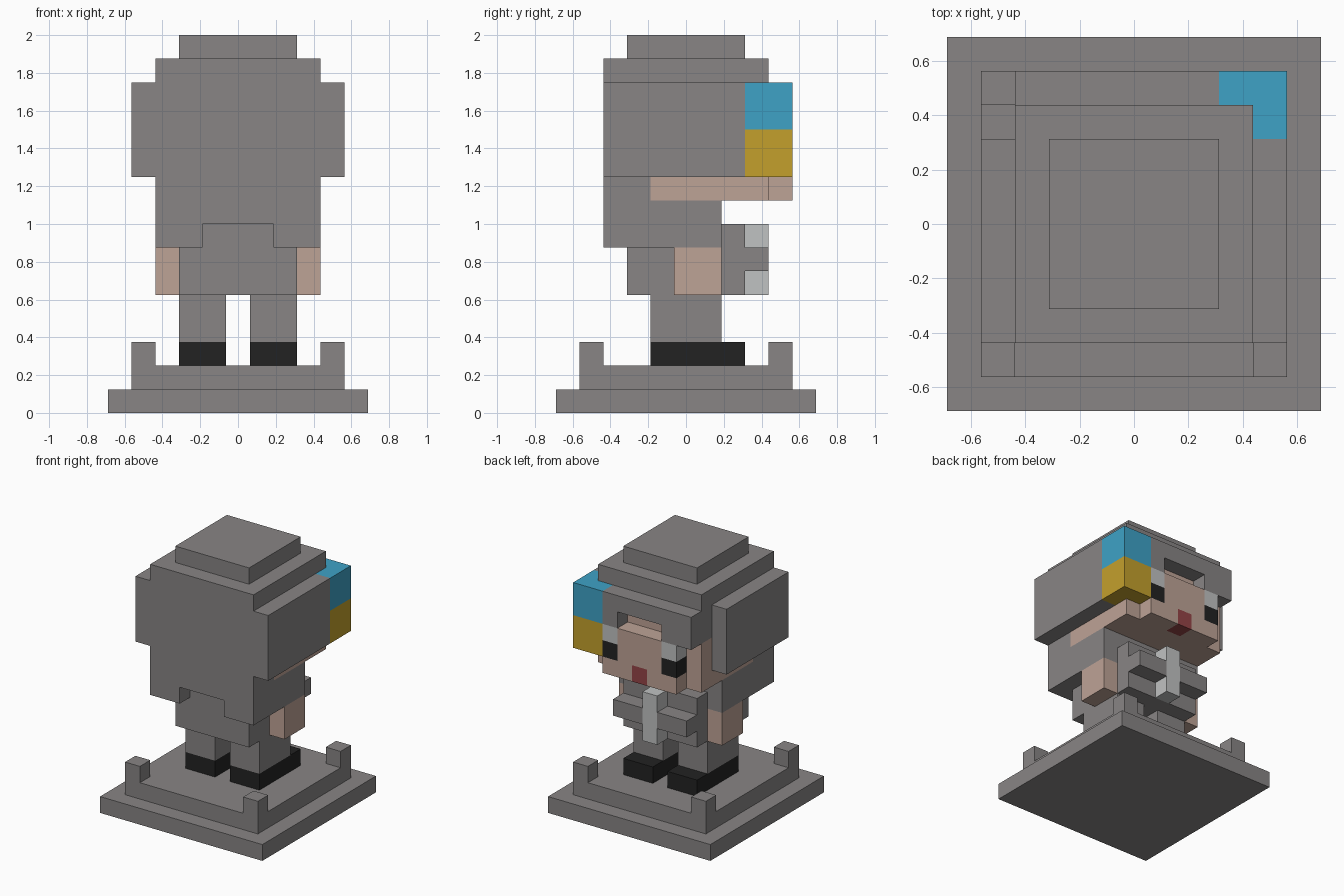
import bpy
import bmesh
from mathutils import Vector

UNIT = 0.125  # edge length of one block

cube = bpy.data.objects.get("Cube")
if cube:
    bpy.data.objects.remove(cube, do_unlink=True)


def to_linear(value):
    value /= 255
    return value / 12.92 if value <= 0.04045 else ((value + 0.055) / 1.055) ** 2.4


def make_material(name, red, green, blue):
    colour = (to_linear(red), to_linear(green), to_linear(blue), 1)
    material = bpy.data.materials.new(name)
    material.use_nodes = True
    material.diffuse_color = colour
    shader = material.node_tree.nodes["Principled BSDF"]
    shader.inputs["Base Color"].default_value = colour
    shader.inputs["Roughness"].default_value = 0.8
    return material


stone = make_material("stone grey", 136, 133, 133)
skin = make_material("skin", 190, 163, 150)
black = make_material("soft black", 34, 34, 34)
pale = make_material("pale grey", 192, 194, 194)
blue = make_material("hair clip blue", 62, 162, 198)
gold = make_material("hair clip gold", 196, 160, 44)
red = make_material("mouth red", 148, 68, 70)


def add_box(mesh, x, y, z):
    """Add a box from (low, high) spans measured in blocks."""
    spans = (x, y, z)
    size = Vector([high - low for low, high in spans]) * UNIT
    centre = Vector([(low + high) / 2 for low, high in spans]) * UNIT
    verts = bmesh.ops.create_cube(mesh, size=1)["verts"]
    bmesh.ops.scale(mesh, vec=size, verts=verts)
    bmesh.ops.translate(mesh, vec=centre, verts=verts)


def part(name, material, *boxes, mirror=False):
    """Build one object from boxes, optionally repeated across x = 0."""
    mesh = bmesh.new()
    for x, y, z in boxes:
        add_box(mesh, x, y, z)
        if mirror:
            add_box(mesh, (-x[1], -x[0]), y, z)
    data = bpy.data.meshes.new(name)
    mesh.to_mesh(data)
    mesh.free()
    data.materials.append(material)
    obj = bpy.data.objects.new(name, data)
    bpy.context.collection.objects.link(obj)
    return obj


def wide(half):
    return (-half, half)


# Stepped plinth with a post on each corner
part("plinth_base", stone, (wide(5.5), wide(5.5), (0, 1)))
part("plinth_step", stone, (wide(4.5), wide(4.5), (1, 2)))
for side, span in (("front", (-4.5, -3.5)), ("back", (3.5, 4.5))):
    part(side + "_corner_posts", stone, ((3.5, 4.5), span, (2, 3)), mirror=True)

# Legs and shoes
part("shoes", black, ((0.5, 2.5), (-1.5, 2.5), (2, 3)), mirror=True)
part("legs", stone, ((0.5, 2.5), wide(1.5), (3, 5)), mirror=True)

# Body, hands and the crossed bar held at the chest
part("torso", stone, (wide(2.5), wide(2.5), (5, 8)))
part("hands", skin, ((2.5, 3.5), (-0.5, 1.5), (5, 7)), mirror=True)
part("forearms", stone, ((0.5, 2.5), (2.5, 3.5), (6, 7)), mirror=True)
part("held_rod", pale, (wide(0.5), (2.5, 3.5), (5, 8)))

# Long hair and shoulders, with a gap at the nape
part("shoulders", stone, (wide(3.5), (-3.5, 1.5), (8, 9)))
part("sleeves", stone, ((2.5, 3.5), (-3.5, 1.5), (7, 8)), mirror=True)
part("hair_ends", stone, ((1.5, 2.5), (-3.5, -2.5), (7, 8)), mirror=True)
part("hair_nape", stone, (wide(3.5), (-3.5, -1.5), (9, 10)))

# Face
part("head", skin,
     (wide(3.5), (-1.5, 3.5), (9, 10)),
     (wide(3.5), (2.5, 3.5), (10, 12)),
     (wide(1.5), (2.5, 3.5), (12, 13)))
part("face", skin, (wide(1.5), (3.5, 4.5), (10, 12)))
part("chin", skin, ((0.5, 2.5), (3.5, 4.5), (9, 10)), mirror=True)
part("mouth", red, (wide(0.5), (3.5, 4.5), (9, 10)))
part("pupils", black, ((1.5, 2.5), (3.5, 4.5), (10, 11)), mirror=True)
part("eye_whites", pale, ((1.5, 2.5), (3.5, 4.5), (11, 12)), mirror=True)

# Main hair and stepped crown
part("hair_main", stone, (wide(4.5), (-3.5, 2.5), (10, 14)))
part("hair_crown", stone, (wide(3.5), wide(3.5), (14, 15)))
part("hair_top", stone, (wide(2.5), wide(2.5), (15, 16)))

# Fringe with an opening over the forehead
part("fringe", stone,
     (wide(3.5), (2.5, 3.5), (13, 14)),
     ((-3.5, 2.5), (3.5, 4.5), (13, 14)),
     ((-3.5, -1.5), (2.5, 4.5), (12, 13)),
     ((1.5, 3.5), (2.5, 3.5), (12, 13)),
     ((1.5, 2.5), (3.5, 4.5), (12, 13)))

# Two-colour lock wrapping one corner of the hair
for name, material, height in (("upper_lock", blue, (12, 14)),
                               ("lower_lock", gold, (10, 12))):
    part(name, material,
         ((2.5, 4.5), (3.5, 4.5), height),
         ((3.5, 4.5), (2.5, 3.5), height))
